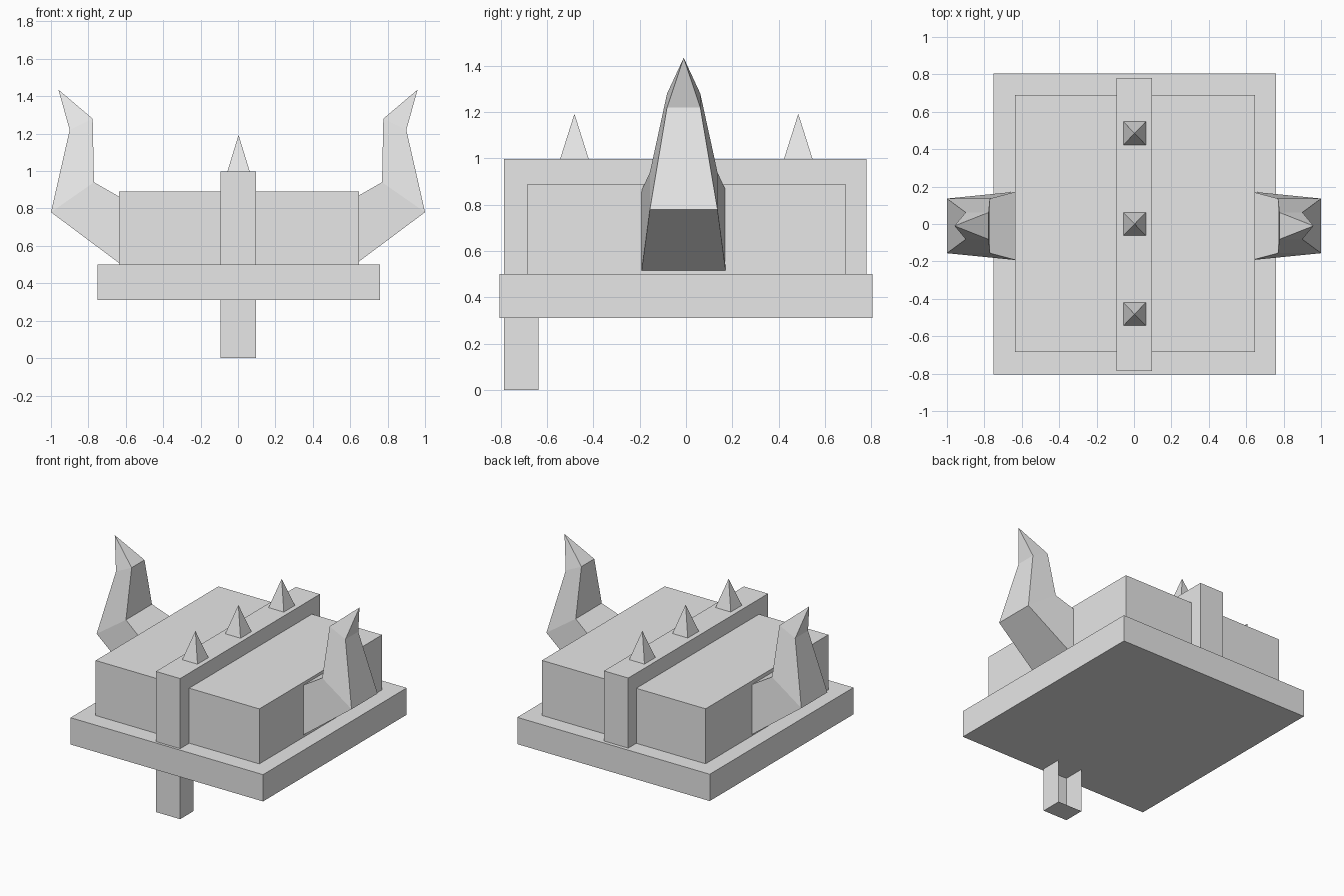
import bpy
import bmesh
from mathutils import Vector

cube = bpy.data.objects.get("Cube")
if cube:
    bpy.data.objects.remove(cube, do_unlink=True)

# Single plain colour
grey = bpy.data.materials.new("light grey")
grey.use_nodes = True
grey.diffuse_color = (0.8, 0.8, 0.8, 1)
grey.node_tree.nodes["Principled BSDF"].inputs["Base Color"].default_value = (0.8, 0.8, 0.8, 1)


def finish(name, bm):
    bmesh.ops.recalc_face_normals(bm, faces=bm.faces)
    mesh = bpy.data.meshes.new(name)
    bm.to_mesh(mesh)
    bm.free()
    mesh.materials.append(grey)
    obj = bpy.data.objects.new(name, mesh)
    bpy.context.collection.objects.link(obj)
    return obj


def loft(name, rings, open_side=None):
    """Skin a list of four-cornered rings; a one-point ring makes a tip."""
    bm = bmesh.new()
    loops = [[bm.verts.new(p) for p in ring] for ring in rings]
    bm.faces.new(loops[0])
    for a, b in zip(loops, loops[1:]):
        for i in range(4):
            if i == open_side:
                continue
            j = (i + 1) % 4
            if len(b) == 1:
                bm.faces.new((a[i], a[j], b[0]))
            else:
                bm.faces.new((a[i], a[j], b[j], b[i]))
    if len(loops[-1]) == 4 and open_side is None:
        bm.faces.new(loops[-1])
    return finish(name, bm)


def rect(x0, x1, y0, y1, z):
    return [(x0, y0, z), (x1, y0, z), (x1, y1, z), (x0, y1, z)]


def box(name, x, y, z, open_side=None):
    return loft(name, [rect(*x, *y, h) for h in z], open_side)


# Helmet shell, rim, crest band and nose guard (hollow at the back)
box("rim", (-0.75, 0.76), (-0.805, 0.805), (0.31, 0.5))
box("shell", (-0.637, 0.647), (-0.685, 0.69), (0.5, 0.89))
box("crest", (-0.093, 0.097), (-0.787, 0.78), (0.5, 0.997))
box("nose_guard", (-0.093, 0.097), (-0.787, -0.637), (0, 0.31), open_side=2)

# Pyramid spikes along the crest
for place, y in (("front", -0.482), ("middle", 0), ("back", 0.485)):
    loft(place + "_spike", [rect(-0.057, 0.063, y - 0.062, y + 0.062, 0.997),
                            [(0.003, y, 1.193)]])

# Horns: outer and inner profile points (x, z) with half width
sections = [((0.63, 0.504), (0.63, 0.86), 0.183),
            ((1.0, 0.78), (0.77, 0.94), 0.146),
            ((0.9, 1.22), (0.777, 1.28), 0.072)]
mid_y = -0.01
for name, side in (("left_horn", 1), ("right_horn", -1)):
    rings = []
    for (xo, zo), (xi, zi), w in sections:
        rings.append([(side * xo, mid_y - w, zo), (side * xo, mid_y + w, zo),
                      (side * xi, mid_y + w, zi), (side * xi, mid_y - w, zi)])
    rings.append([(side * 0.96, mid_y, 1.435)])
    loft(name, rings)
